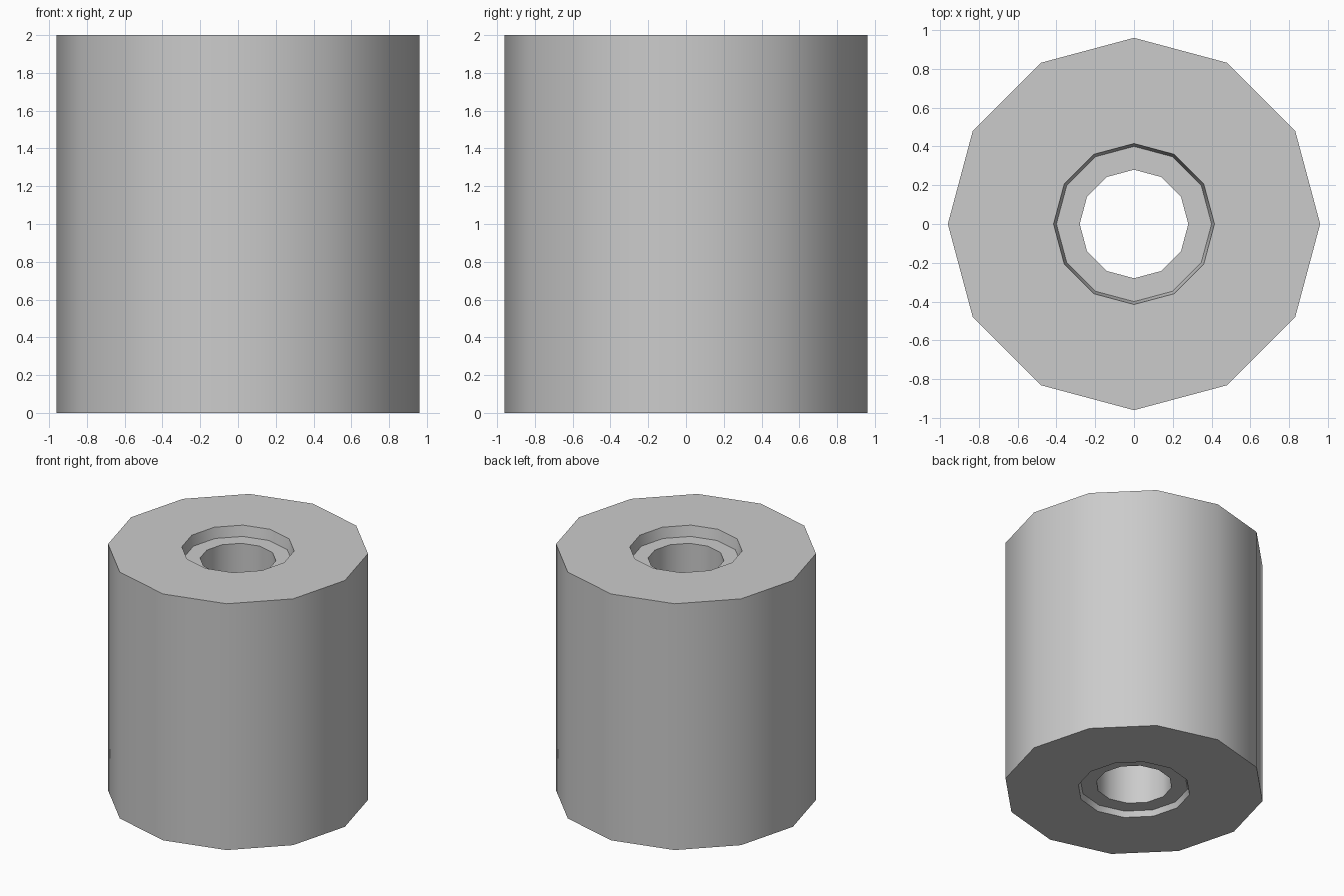
import bpy, bmesh
from math import cos, sin, radians, tau

SIDES = 12

cube = bpy.data.objects.get("Cube")
if cube:
    bpy.data.objects.remove(cube, do_unlink=True)

# Plain grey material
grey = bpy.data.materials.new("plain_grey")
grey.use_nodes = True
colour = (0.6, 0.6, 0.6, 1)
grey.diffuse_color = colour
grey.node_tree.nodes["Principled BSDF"].inputs["Base Color"].default_value = colour

# Closed (radius, height) profile: outer wall, top recess, bore, bottom recess
profile = [(0.96, 0), (0.96, 2), (0.415, 2), (0.40, 1.915),
           (0.28, 1.915), (0.28, 0.045), (0.40, 0.045), (0.415, 0)]

# Spin the profile into a ring of quads
bm = bmesh.new()
rings = [[bm.verts.new((r * cos(tau * i / SIDES), r * sin(tau * i / SIDES), z))
          for i in range(SIDES)] for r, z in profile]
for k, ring in enumerate(rings):
    after = rings[(k + 1) % len(rings)]
    for i in range(SIDES):
        j = (i + 1) % SIDES
        bm.faces.new((ring[i], ring[j], after[j], after[i]))
bmesh.ops.recalc_face_normals(bm, faces=bm.faces)

mesh = bpy.data.meshes.new("bored_cylinder")
bm.to_mesh(mesh)
bm.free()
mesh.materials.append(grey)
body = bpy.data.objects.new("bored_cylinder", mesh)
bpy.context.collection.objects.link(body)

# Smooth walls with crisp rims
bpy.ops.object.select_all(action='DESELECT')
body.select_set(True)
bpy.context.view_layer.objects.active = body
bpy.ops.object.shade_smooth_by_angle(angle=radians(40))
